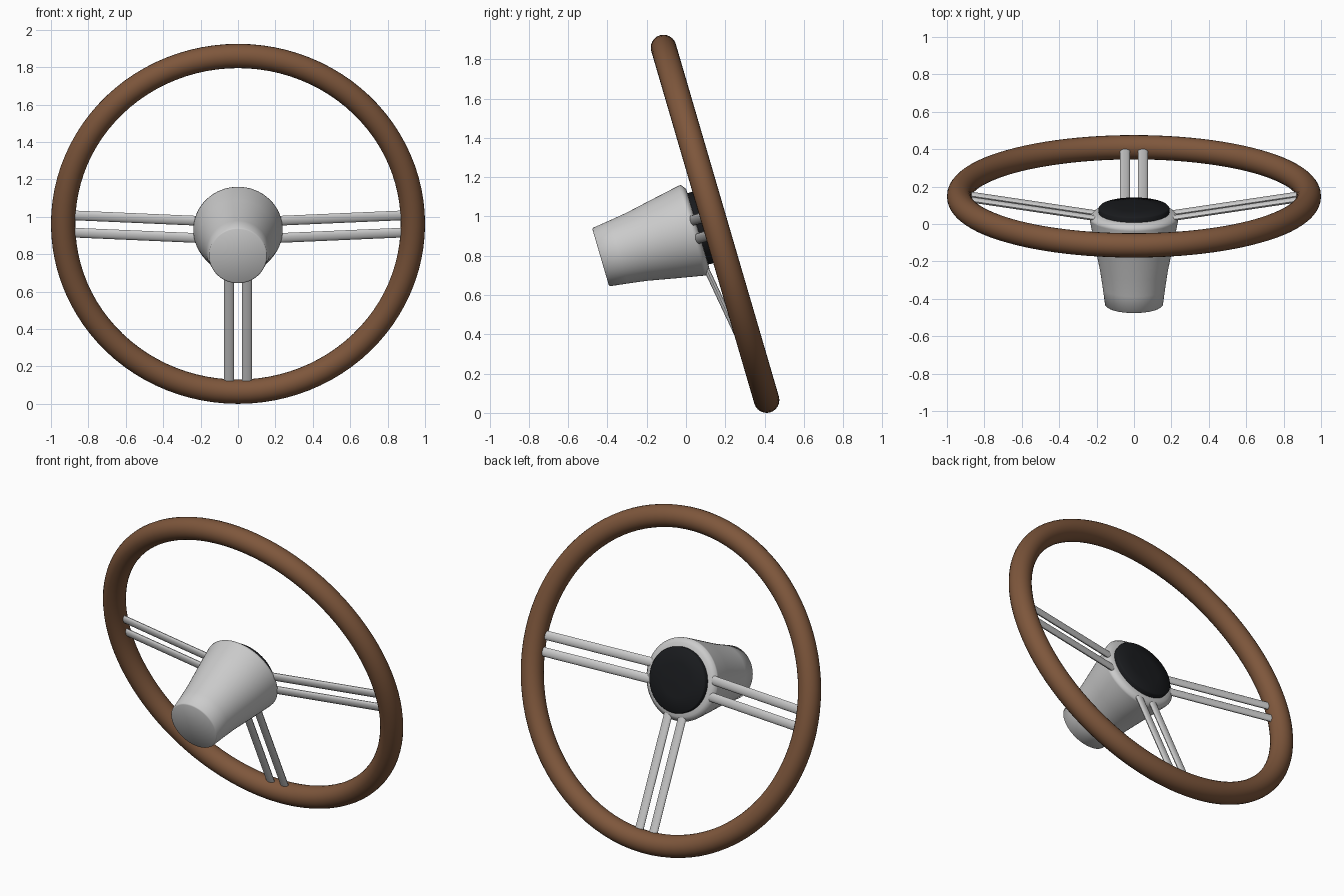
import bpy, math
from mathutils import Matrix, Vector

if "Cube" in bpy.data.objects:
    bpy.data.objects.remove(bpy.data.objects["Cube"])

TILT = math.radians(16.3)
R, TUBE = 0.935, 0.065
# wheel frame: local z is the steering axis (toward the driver), local -y is the wheel's top
WHEEL = (Matrix.Translation((0, 0.148, R * math.cos(TILT) + TUBE))
         @ Matrix.Rotation(-(math.pi / 2 - TILT), 4, 'X'))


def material(name, color):
    m = bpy.data.materials.new(name)
    m.diffuse_color = color
    m.use_nodes = True
    m.node_tree.nodes["Principled BSDF"].inputs["Base Color"].default_value = m.diffuse_color
    return m


def add_mesh(name, verts, faces, mat=None, angle=None):
    me = bpy.data.meshes.new(name)
    me.from_pydata(verts, [], faces)
    me.transform(WHEEL)
    ob = bpy.data.objects.new(name, me)
    bpy.context.collection.objects.link(ob)
    if mat:
        me.materials.append(mat)
    bpy.ops.object.select_all(action='DESELECT')
    ob.select_set(True)
    bpy.context.view_layer.objects.active = ob
    if angle is None:
        bpy.ops.object.shade_smooth()
    else:
        bpy.ops.object.shade_smooth_by_angle(angle=math.radians(angle))
    return ob


def lathe(name, profile, mat=None, angle=None, n=64):
    """Revolve (radius, height) points, listed low to high, with pole caps."""
    verts = [(r * math.cos(2 * math.pi * i / n), r * math.sin(2 * math.pi * i / n), h)
             for r, h in profile for i in range(n)]
    faces = []
    for k in range(len(profile) - 1):
        for i in range(n):
            j = (i + 1) % n
            faces.append((k * n + i, k * n + j, (k + 1) * n + j, (k + 1) * n + i))
    verts += [(0, 0, profile[0][1]), (0, 0, profile[-1][1])]
    lo, hi, top = len(verts) - 2, len(verts) - 1, (len(profile) - 1) * n
    for i in range(n):
        j = (i + 1) % n
        faces += [(lo, j, i), (hi, top + i, top + j)]
    return add_mesh(name, verts, faces, mat, angle)


def spoke(name, direction, offset, n=16):
    """Flattened rod from the hub to the rim."""
    d = Vector(direction)
    side = Vector((0, 0, 1)).cross(d)
    ends = [d * 0.19 + side * offset + Vector((0, 0, -0.11)),
            d * 0.92 + side * offset + Vector((0, 0, 0.003))]
    axis = (ends[1] - ends[0]).normalized()
    up = axis.cross(side)
    verts = []
    for e in ends:
        for i in range(n):
            a = 2 * math.pi * i / n
            verts.append(e + side * 0.027 * math.cos(a) - up * 0.014 * math.sin(a))
    faces = [(i, (i + 1) % n, n + (i + 1) % n, n + i) for i in range(n)]
    faces += [tuple(reversed(range(n))), tuple(range(n, 2 * n))]
    return add_mesh(name, verts, faces, angle=40)


brown = material("brown_wood", (0.21, 0.095, 0.045, 1))
black = material("black_pad", (0.01, 0.011, 0.013, 1))

# wooden rim
bpy.ops.mesh.primitive_torus_add(major_radius=R, minor_radius=TUBE,
                                 major_segments=96, minor_segments=24)
rim = bpy.context.object
rim.name = "rim"
rim.data.transform(WHEEL)
rim.data.materials.append(brown)
bpy.ops.object.shade_smooth()

# tapered hub with a lip at the driver's side
lathe("hub", [(0.148, -0.607), (0.155, -0.602), (0.167, -0.51), (0.181, -0.415),
              (0.21, -0.27), (0.238, -0.125), (0.239, -0.112), (0.212, -0.092),
              (0.17, -0.09)])

# black centre pad
lathe("centre_pad", [(0.188, -0.11), (0.19, -0.068), (0.183, -0.06), (0.1, -0.054),
                     (0.01, -0.05)], black, 50)

# three pairs of spokes: left, right and bottom
for label, d in (("left", (-1, 0, 0)), ("right", (1, 0, 0)), ("bottom", (0, 1, 0))):
    for k, off in enumerate((-0.048, 0.048)):
        spoke(f"{label}_spoke_{k + 1}", d, off)
